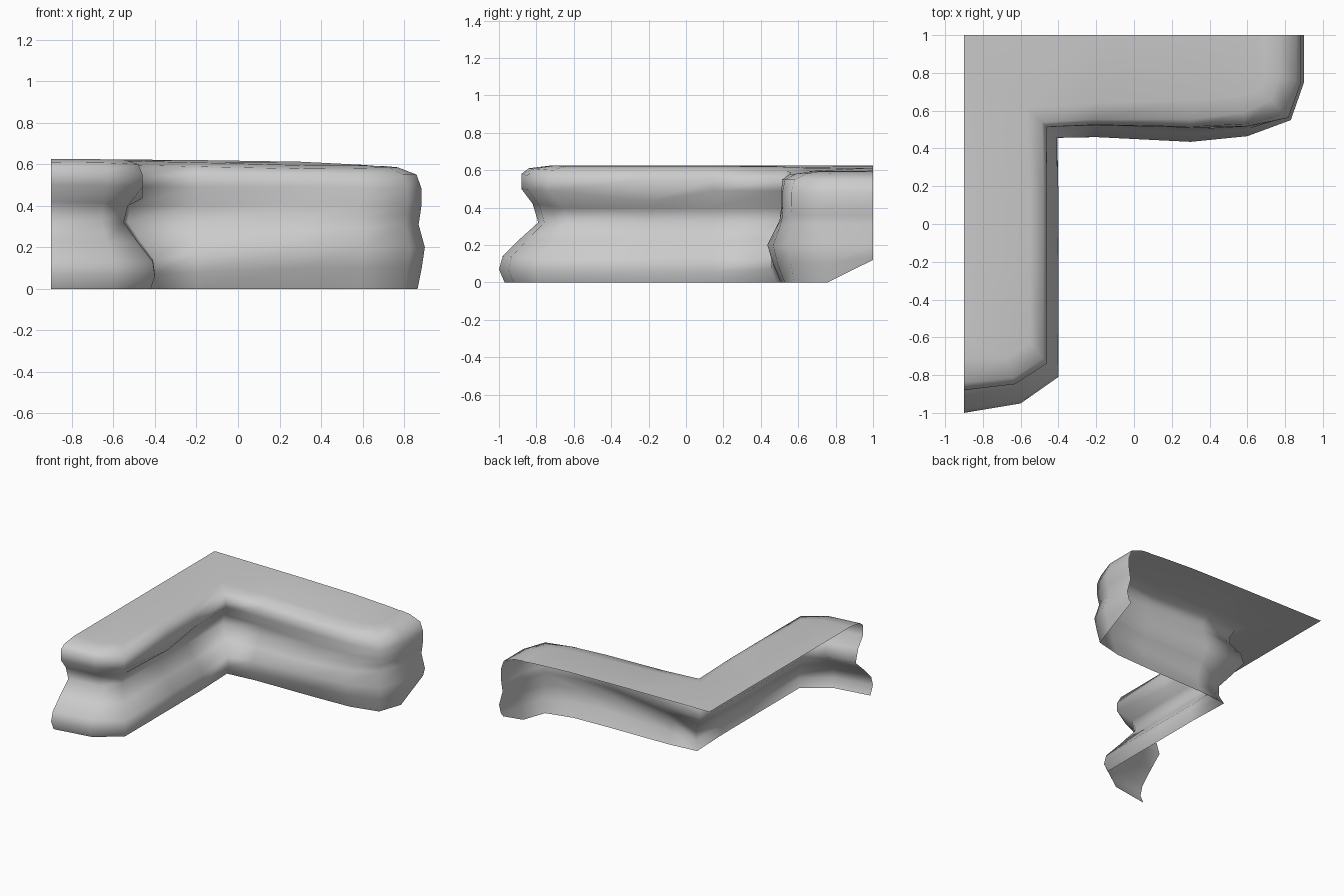
import bpy, math

cube = bpy.data.objects.get("Cube")
if cube:
    bpy.data.objects.remove(cube)

# Wall profiles from floor to top rim: (inset, height)
END = [(.03, 0), (0, .07), (.02, .14), (.11, .23), (.21, .32),
       (.18, .42), (.12, .5), (.12, .58), (.16, .61), (.28, .625)]
ARM = [(.02, 0), (0, .06), (.01, .13), (.08, .22), (.15, .32),
       (.13, .4), (.06, .49), (.06, .55), (.08, .6), (.15, .622)]
WIDE = [(.08, 0), (.03, .1), (0, .2), (.04, .28), (.065, .33),
        (.075, .41), (.075, .49), (.08, .55), (.12, .578), (.22, .595)]
TIP = [(.035, 0), (.015, .1), (0, .2), (.03, .31), (.022, .36),
       (.015, .41), (.015, .48), (.04, .55), (.13, .585), (.2, .592)]


def mix(a, b, t):
    return [(p[0] + (q[0] - p[0]) * t, p[1] + (q[1] - p[1]) * t) for p, q in zip(a, b)]


# Arm section with a pinched groove, and tip section with a raised floor edge
PINCH = [(d, .435 if i == 6 else z) for i, (d, z) in enumerate(ARM)]
RAISED = [(d, max(z, .12 + .02 * i)) for i, (d, z) in enumerate(TIP)]

# Stations along the wall: outer point, inward direction, profile, back edge point
STATIONS = [
    ((-.9, -1), (0, 1), END, (-.9, -.65, .625)),
    ((-.6, -.95), (-.3, 1), mix(END, ARM, .3), (-.9, -.6, .625)),
    ((-.4, -.81), (-1, 1.2), ARM, (-.9, -.5, .625)),
    ((-.4, -.2), (-1, 0), PINCH, (-.9, -.2, .625)),
    ((-.4, .15), (-1, 0), ARM, (-.9, .3, .625)),
    ((-.4, .45), (-1, 1), mix(ARM, WIDE, .2), (-.9, 1, .625)),
    ((-.2, .455), (0, 1), mix(ARM, WIDE, .5), (-.2, 1, .62)),
    ((.3, .435), (0, 1), WIDE, (.3, 1, .612)),
    ((.6, .465), (-.15, 1), mix(WIDE, TIP, .4), (.6, 1, .597)),
    ((.83, .55), (-.8, .8), TIP, (.66, 1, .592)),
    ((.9, .75), (-1, .2), TIP, (.68, 1, .59)),
    ((.9, 1), (-1, 0), RAISED, (.69, 1, .59)),
]

# Open shell: grooved front wall flowing into the top sheet
verts, faces = [], []
for (x, y), (dx, dy), profile, back in STATIONS:
    verts += [(x + dx * d, y + dy * d, z) for d, z in profile]
    verts.append(back)
n = len(ARM) + 1
for i in range(len(STATIONS) - 1):
    for k in range(n - 1):
        a, b = i * n + k, (i + 1) * n + k
        faces.append((a, b, b + 1, a + 1))

mesh = bpy.data.meshes.new("ledge_shell")
mesh.from_pydata(verts, [], faces)
mesh.validate()
shell = bpy.data.objects.new("ledge_shell", mesh)
bpy.context.collection.objects.link(shell)

# Plain grey
grey = bpy.data.materials.new("light_grey")
grey.use_nodes = True
colour = (.6, .6, .6, 1)
grey.diffuse_color = colour
grey.node_tree.nodes["Principled BSDF"].inputs["Base Color"].default_value = colour
mesh.materials.append(grey)

bpy.ops.object.select_all(action='DESELECT')
shell.select_set(True)
bpy.context.view_layer.objects.active = shell
bpy.ops.object.shade_smooth_by_angle(angle=math.radians(80))
